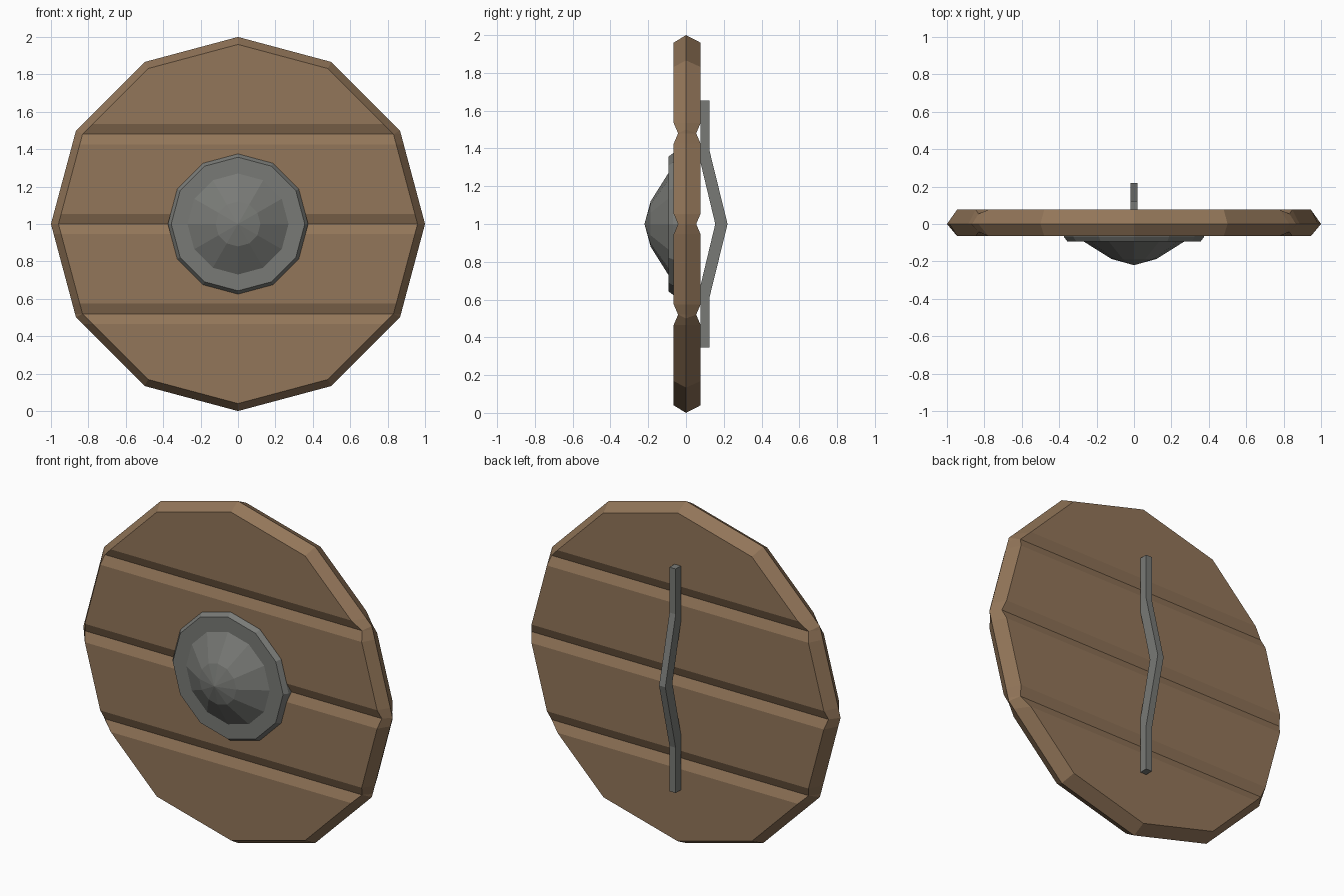
import bpy, bmesh, math

if "Cube" in bpy.data.objects:
    bpy.data.objects.remove(bpy.data.objects["Cube"])

CENTRE_Z = 1.0
SIDES = 12


def material(name, rgb):
    m = bpy.data.materials.new(name)
    m.diffuse_color = (*rgb, 1.0)
    m.use_nodes = True
    m.node_tree.nodes["Principled BSDF"].inputs["Base Color"].default_value = m.diffuse_color
    return m


wood = material("brown wood", (0.29, 0.18, 0.10))
iron = material("grey iron", (0.19, 0.195, 0.182))


def finish(bm, name, mat):
    bmesh.ops.recalc_face_normals(bm, faces=bm.faces[:])
    mesh = bpy.data.meshes.new(name)
    bm.to_mesh(mesh)
    bm.free()
    mesh.materials.append(mat)
    obj = bpy.data.objects.new(name, mesh)
    bpy.context.collection.objects.link(obj)
    return obj


def turned(profile, tip=None):
    """Closed 12-sided solid around the y axis from (radius, y) rings, back to front."""
    bm = bmesh.new()
    rings = []
    for r, y in profile:
        rings.append([bm.verts.new((r * math.cos(a), y, CENTRE_Z + r * math.sin(a)))
                      for a in (math.tau * i / SIDES for i in range(SIDES))])
    for a, b in zip(rings, rings[1:]):
        for i in range(SIDES):
            j = (i + 1) % SIDES
            bm.faces.new((a[i], a[j], b[j], b[i]))
    bm.faces.new(rings[0])
    if tip is None:
        bm.faces.new(rings[-1])
    else:
        top = bm.verts.new((0, tip, CENTRE_Z))
        for i in range(SIDES):
            bm.faces.new((rings[-1][i], rings[-1][(i + 1) % SIDES], top))
    return bm


# Round board with bevelled rim, V grooves between the planks on both sides
BOARD_FACE = 0.96
bm = turned([(BOARD_FACE, 0.077), (1.0, 0.0), (BOARD_FACE, -0.065)])
grooves = [CENTRE_Z + BOARD_FACE * s for s in (-0.5, 0.0, 0.5)]
for g in grooves:
    for z in (g - 0.054, g, g + 0.054):
        bmesh.ops.bisect_plane(bm, geom=bm.verts[:] + bm.edges[:] + bm.faces[:],
                               dist=1e-4, plane_co=(0, 0, z), plane_no=(0, 0, 1))
for v in bm.verts:
    if abs(v.co.y) > 0.06 and any(abs(v.co.z - g) < 1e-3 for g in grooves):
        v.co.y += -0.023 if v.co.y > 0 else 0.023
finish(bm, "plank_board", wood)

# Domed boss with flat flange on the front
finish(turned([(0.375, -0.03), (0.375, -0.068), (0.357, -0.093), (0.27, -0.093),
               (0.12, -0.187)], tip=-0.22), "boss", iron)

# Bent grip bar on the back: (y, z above centre), mirrored downward
upper = [(0.155, 0.0), (0.077, 0.325), (0.077, 0.655), (0.124, 0.655), (0.124, 0.39), (0.22, 0.0)]
bm = bmesh.new()
for sign in (1, -1):
    cols = [[bm.verts.new((x, y, CENTRE_Z + sign * z)) for y, z in upper] for x in (-0.02, 0.02)]
    left, right = cols
    for i in range(len(upper) - 1):
        bm.faces.new((left[i], left[i + 1], right[i + 1], right[i]))
    for c in cols:
        # angled arm and straight end
        bm.faces.new((c[0], c[1], c[4], c[5]))
        bm.faces.new((c[1], c[2], c[3], c[4]))
bmesh.ops.remove_doubles(bm, verts=bm.verts[:], dist=1e-4)
finish(bm, "grip_bar", iron)
